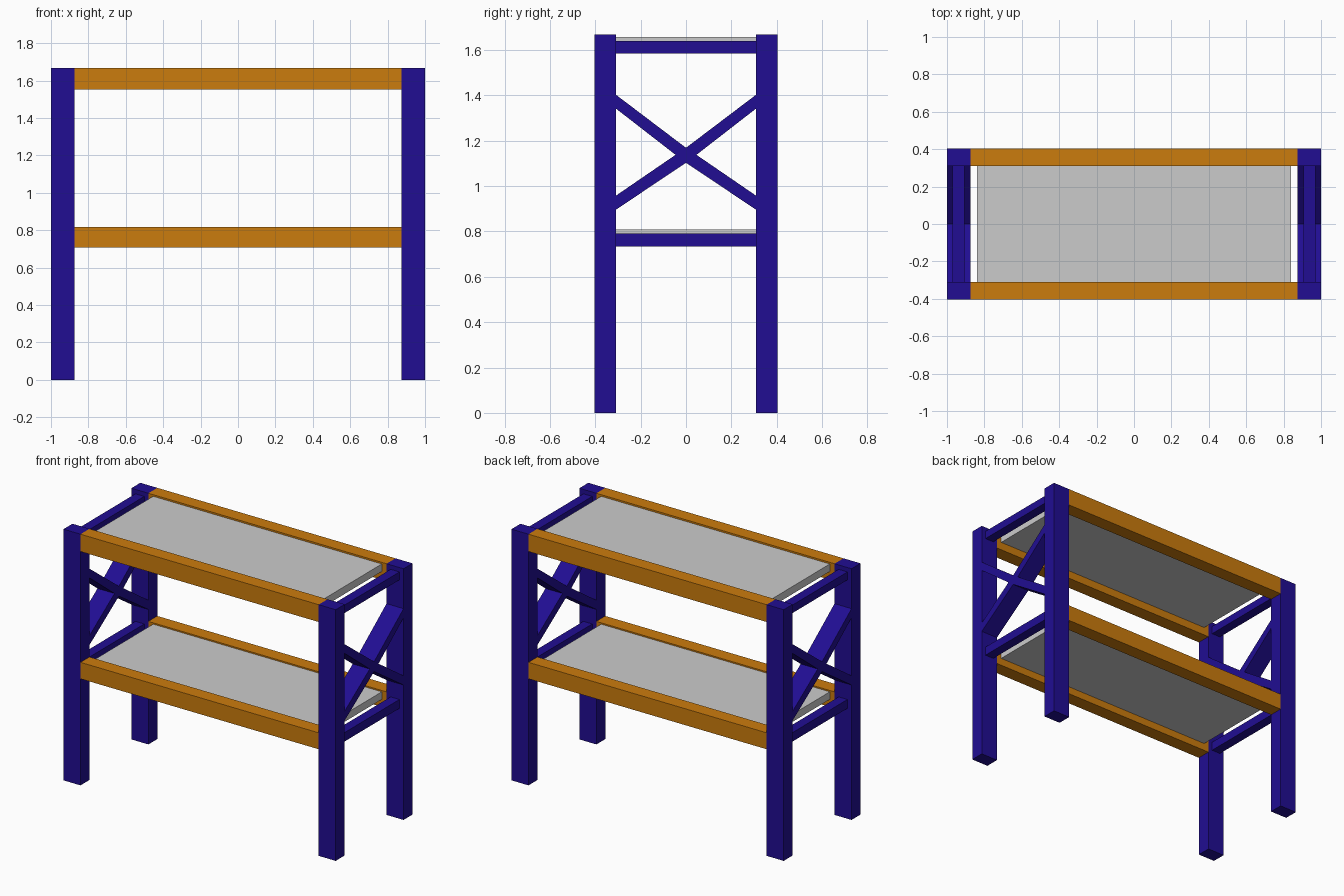
import bpy, bmesh

if "Cube" in bpy.data.objects:
    bpy.data.objects.remove(bpy.data.objects["Cube"])


def material(name, color):
    m = bpy.data.materials.new(name)
    m.diffuse_color = (*color, 1)
    m.use_nodes = True
    m.node_tree.nodes["Principled BSDF"].inputs["Base Color"].default_value = m.diffuse_color
    return m


BLUE = material("blue_steel", (0.015, 0.004, 0.29))
ORANGE = material("orange_steel", (0.6, 0.2, 0.004))


def finish(name, bm, mat):
    bmesh.ops.recalc_face_normals(bm, faces=bm.faces)
    mesh = bpy.data.meshes.new(name)
    bm.to_mesh(mesh)
    bm.free()
    if mat:
        mesh.materials.append(mat)
    obj = bpy.data.objects.new(name, mesh)
    bpy.context.collection.objects.link(obj)


def box(name, lo, hi, mat=None):
    bm = bmesh.new()
    bmesh.ops.create_cube(bm, size=1)
    for v in bm.verts:
        v.co = [(a + b) / 2 + c * (b - a) for a, b, c in zip(lo, hi, v.co)]
    finish(name, bm, mat)


def extrude_x(name, outline, x0, x1, mat):
    bm = bmesh.new()
    face = bm.faces.new([bm.verts.new((x0, y, z)) for y, z in outline])
    new = bmesh.ops.extrude_face_region(bm, geom=[face])["geom"]
    verts = [g for g in new if isinstance(g, bmesh.types.BMVert)]
    bmesh.ops.translate(bm, verts=verts, vec=(x1 - x0, 0, 0))
    finish(name, bm, mat)


W, D, H = 1.0, 0.403, 1.668      # half width, half depth, height
XI, YI = 0.875, 0.309            # inner faces of the posts

# Cross brace outline, seen from the side
right = [(0, 1.169), (YI, 1.403), (YI, 1.342), (0.046, 1.138),
         (YI, 0.958), (YI, 0.896), (0, 1.103)]
cross = right + [(-y, z) for y, z in right[-2:0:-1]]

# End frames: posts, tie bars and cross brace
for side, s in (("left", -1), ("right", 1)):
    x0, x1 = sorted((s * XI, s * W))
    for end, t in (("front", -1), ("back", 1)):
        y0, y1 = sorted((t * YI, t * D))
        box(f"{side}_{end}_post", (x0, y0, 0), (x1, y1, H), BLUE)
    for level, z0, z1 in (("lower", 0.733, 0.792), ("upper", 1.586, 1.639)):
        box(f"{side}_{level}_tie_bar", (x0 + 0.03, -YI, z0), (x1 - 0.03, YI, z1), BLUE)
    extrude_x(f"{side}_cross_brace", cross, x0, x1, BLUE)

# Shelf levels: long beams and grey panel
for level, z0, z1, top in (("lower", 0.708, 0.817, 0.808), ("upper", 1.553, H, 1.657)):
    for end, t in (("front", -1), ("back", 1)):
        y0, y1 = sorted((t * YI, t * D))
        box(f"{level}_{end}_beam", (-XI, y0, z0), (XI, y1, z1), ORANGE)
    box(f"{level}_shelf", (-0.84, -YI, top - 0.05), (0.84, YI, top))
